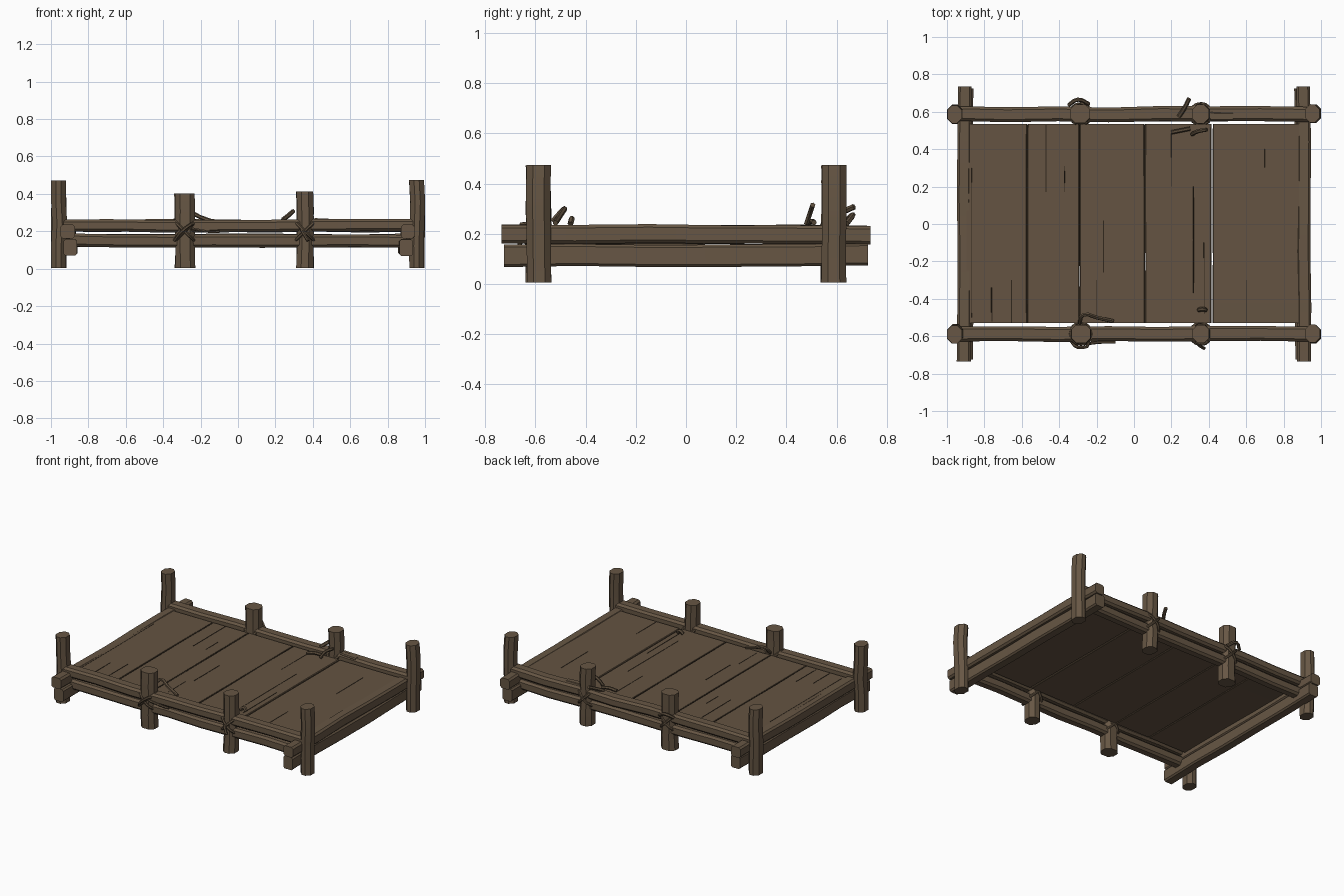
import bpy, bmesh, math, random
from mathutils import Vector

random.seed(4)
cube = bpy.data.objects.get("Cube")
if cube:
    bpy.data.objects.remove(cube)


def material(name, rgb):
    m = bpy.data.materials.new(name)
    m.use_nodes = True
    m.diffuse_color = (*rgb, 1)
    m.node_tree.nodes["Principled BSDF"].inputs["Base Color"].default_value = (*rgb, 1)
    return m


WOOD = material("brown wood", (0.135, 0.094, 0.058))
DECK = material("deck wood", (0.128, 0.088, 0.054))
CRACK = material("dark crack", (0.03, 0.02, 0.012))
ROPE = material("rope brown", (0.11, 0.077, 0.047))


def finish(obj, mat, angle=35):
    obj.data.materials.clear()
    obj.data.materials.append(mat)
    bpy.ops.object.select_all(action="DESELECT")
    obj.select_set(True)
    bpy.context.view_layer.objects.active = obj
    bpy.ops.object.shade_smooth_by_angle(angle=math.radians(angle))


def timber(name, start, end, w, h, chamfer, mat, rings=5, wobble=0.004):
    """Hewn bar with a chamfered section, slightly uneven along its length."""
    a, b = Vector(start), Vector(end)
    axis = (b - a).normalized()
    side = Vector((0, 1, 0)) if abs(axis.x) > 0.5 else Vector((1, 0, 0))
    up = axis.cross(side)
    up = -up if up.z < 0 or up.y < -0.5 else up
    x, y, c = w / 2, h / 2, chamfer
    section = [(x, y - c), (x - c, y), (c - x, y), (-x, y - c),
               (-x, c - y), (c - x, -y), (x - c, -y), (x, c - y)]
    bm = bmesh.new()
    loops = []
    for i in range(rings):
        mid = a.lerp(b, i / (rings - 1))
        shift = [random.uniform(-wobble, wobble) for _ in range(2)]
        grow = 1 + random.uniform(-wobble, wobble) * 6
        loops.append([bm.verts.new(mid + side * (u * grow + shift[0]) + up * (v * grow + shift[1]))
                      for u, v in section])
    for lo, hi in zip(loops, loops[1:]):
        for k in range(8):
            n = (k + 1) % 8
            bm.faces.new((lo[k], lo[n], hi[n], hi[k]))
    bm.faces.new(loops[0])
    bm.faces.new(loops[-1])
    bmesh.ops.recalc_face_normals(bm, faces=bm.faces)
    mesh = bpy.data.meshes.new(name)
    bm.to_mesh(mesh)
    bm.free()
    obj = bpy.data.objects.new(name, mesh)
    bpy.context.collection.objects.link(obj)
    finish(obj, mat)
    return obj


def rope(name, points, radius=0.009, closed=False):
    curve = bpy.data.curves.new(name, "CURVE")
    curve.dimensions = "3D"
    curve.bevel_depth = radius
    curve.bevel_resolution = 1
    curve.resolution_u = 3
    curve.use_fill_caps = True
    spline = curve.splines.new("BEZIER")
    spline.bezier_points.add(len(points) - 1)
    spline.use_cyclic_u = closed
    for bp, p in zip(spline.bezier_points, points):
        bp.co = p
        bp.handle_left_type = bp.handle_right_type = "AUTO"
    obj = bpy.data.objects.new(name, curve)
    bpy.context.collection.objects.link(obj)
    bpy.ops.object.select_all(action="DESELECT")
    obj.select_set(True)
    bpy.context.view_layer.objects.active = obj
    bpy.ops.object.convert(target="MESH")
    finish(bpy.context.object, ROPE, 50)


# Posts, rails and lashings along the front and back
for sy, where in ((-1, "front"), (1, "back")):
    y = 0.587 * sy
    for x, top, w, side in ((-0.957, 0.472, 0.08, "right_corner"), (-0.285, 0.402, 0.105, "right_middle"),
                            (0.357, 0.412, 0.09, "left_middle"), (0.957, 0.475, 0.08, "left_corner")):
        timber(f"{where}_{side}_post", (x, y, 0.005), (x, y, top), w, 0.098, 0.026, WOOD)
    timber(f"{where}_upper_rail", (-0.95, y, 0.229), (0.95, y, 0.229), 0.08, 0.066, 0.014, WOOD, 8)
    timber(f"{where}_lower_rail", (-0.9, y, 0.15), (0.9, y, 0.15), 0.07, 0.07, 0.014, WOOD, 8)
    for x, side in ((-0.285, "right"), (0.357, "left")):
        for tilt in (-1, 1):
            ring = []
            for k in range(8):
                t = math.tau * k / 8
                ring.append((x + 0.056 * math.cos(t), y + 0.056 * math.sin(t),
                             0.2 + tilt * 0.055 * math.cos(t)))
            rope(f"{where}_{side}_lashing", ring, closed=True)

# Crossbeams at each end, stacked in pairs
for sx, side in ((-1, "right"), (1, "left")):
    timber(f"{side}_upper_crossbeam", (0.907 * sx, -0.735, 0.198), (0.907 * sx, 0.735, 0.198),
           0.074, 0.074, 0.012, WOOD, 6)
    timber(f"{side}_lower_crossbeam", (0.897 * sx, -0.725, 0.115), (0.897 * sx, 0.725, 0.115),
           0.072, 0.088, 0.01, WOOD, 6)

# Deck planks, with one wide gap
edges = [-0.9, -0.572, -0.292, 0.057, 0.415, 0.9]
for i, (x0, x1) in enumerate(zip(edges, edges[1:])):
    gap = 0.005 if i == 4 else 0.001
    timber(f"deck_plank_{i + 1}", ((x0 + x1) / 2 + gap / 2, -0.53, 0.216),
           ((x0 + x1) / 2 + gap / 2, 0.535, 0.216), x1 - x0 - 0.002 - gap, 0.034, 0.004, DECK, 4, 0.0008)

# Splits in the deck: x, start y, end y, width
cracks = [(-0.47, 0.17, 0.53, 0.006), (-0.655, -0.53, -0.3, 0.006), (-0.76, -0.52, -0.34, 0.007),
          (-0.373, 0.17, 0.31, 0.005), (-0.163, -0.26, 0.02, 0.007), (0.318, -0.37, 0.2, 0.004),
          (0.375, -0.48, -0.1, 0.004), (-0.868, -0.5, 0.3, 0.003), (0.2, 0.2, 0.5, 0.003),
          (-0.2, -0.5, -0.3, 0.003), (0.6, -0.52, -0.3, 0.003), (0.7, 0.1, 0.4, 0.002)]
for x, y0, y1, w in cracks:
    timber("deck_split", (x, y0, 0.233), (x, y1, 0.233), w, 0.003, 0.0008, CRACK, 3, 0.0005)

# Seams between planks
for x in edges[1:4]:
    timber("deck_seam", (x, -0.53, 0.233), (x, 0.53, 0.233), 0.004, 0.003, 0.0008, CRACK, 3, 0.0005)

# Loose rope ends
rope("front_right_rope_end", [(-0.29, -0.53, 0.25), (-0.27, -0.485, 0.3), (-0.2, -0.5, 0.275), (-0.11, -0.52, 0.243)], 0.011)
rope("front_right_rope_tail", [(-0.25, -0.64, 0.215), (-0.17, -0.632, 0.2), (-0.1, -0.632, 0.197)], 0.008)
rope("front_right_rope_loop", [(-0.34, -0.62, 0.15), (-0.3, -0.66, 0.2), (-0.24, -0.635, 0.24), (-0.3, -0.63, 0.19)])
rope("front_left_rope_tail", [(0.32, -0.6, 0.25), (0.345, -0.645, 0.2), (0.375, -0.665, 0.15)])
rope("front_left_rope_knot", [(0.345, -0.46, 0.24), (0.365, -0.455, 0.26), (0.385, -0.46, 0.24)], 0.012)
rope("back_right_rope_loop", [(-0.35, 0.635, 0.25), (-0.3, 0.665, 0.275), (-0.24, 0.64, 0.24)], 0.011)
rope("back_left_rope_end", [(0.24, 0.575, 0.262), (0.27, 0.62, 0.285), (0.295, 0.67, 0.308)], 0.012)
rope("back_left_rope_strand", [(0.2, 0.49, 0.24), (0.25, 0.5, 0.25), (0.3, 0.51, 0.245)], 0.011)
rope("back_left_rope_spike", [(0.31, 0.48, 0.24), (0.34, 0.495, 0.285), (0.39, 0.505, 0.315)], 0.011)
timber("back_rail_splinter", (0.41, 0.575, 0.264), (0.53, 0.575, 0.258), 0.045, 0.014, 0.006, WOOD, 3, 0.002)
